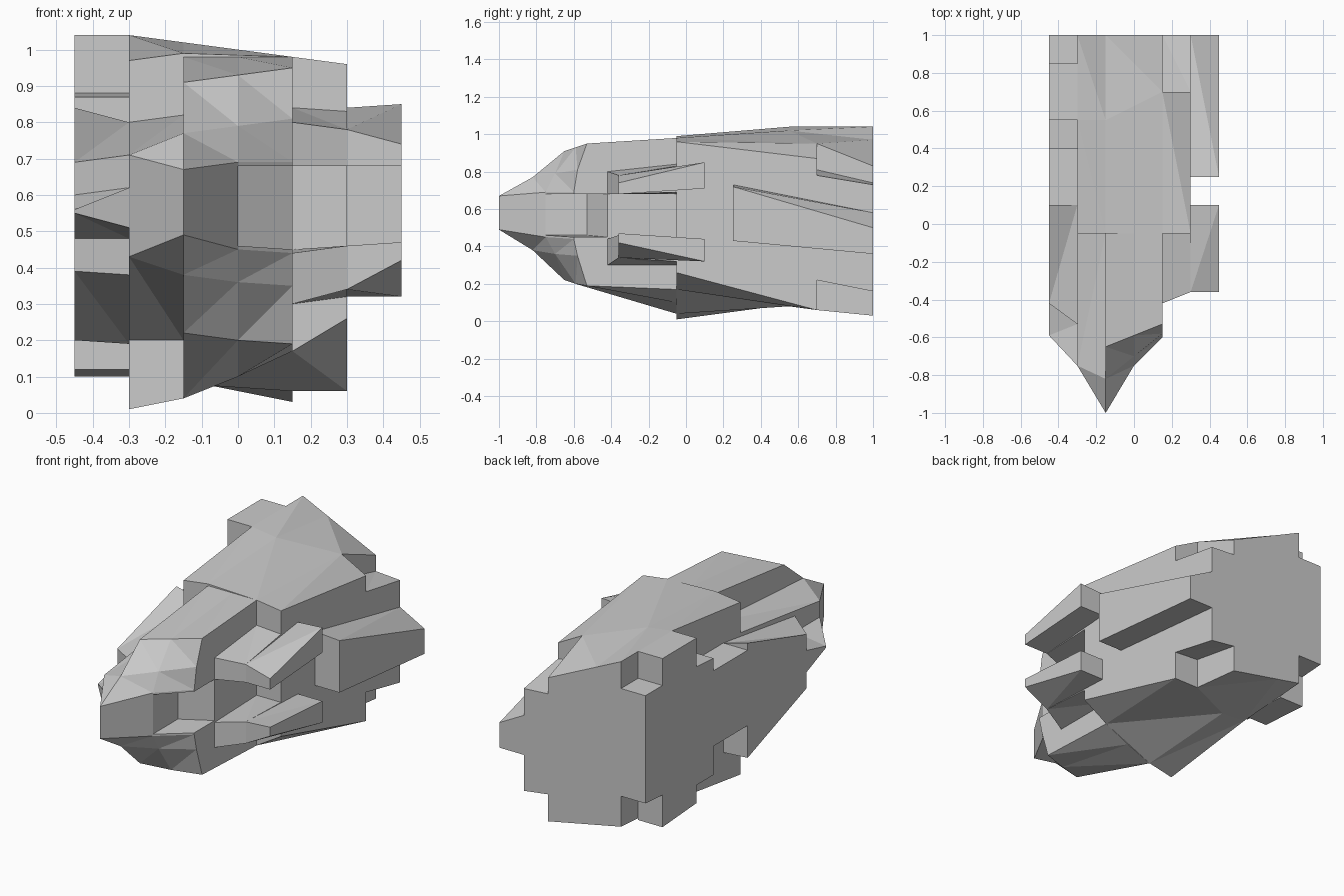
import bpy
import bmesh

cube = bpy.data.objects.get("Cube")
if cube:
    bpy.data.objects.remove(cube, do_unlink=True)

# Single stone grey
stone = bpy.data.materials.new("stone_grey")
stone.use_nodes = True
stone.diffuse_color = (0.6, 0.6, 0.6, 1)
shader = stone.node_tree.nodes["Principled BSDF"]
shader.inputs["Base Color"].default_value = (0.6, 0.6, 0.6, 1)
shader.inputs["Roughness"].default_value = 0.9

# Column boundaries across the width
FAR_LEFT, LEFT, INNER_LEFT = -.45, -.3, -.15
MIDDLE, INNER_RIGHT, RIGHT, FAR_RIGHT = 0, .15, .3, .45
STEP = -.05     # depth at which the raised body begins
PRONG_END = .1  # depth at which the side prongs end


def block(name, *sections):
    """Loft a closed solid; each section is (x, (y, bottom, top), ...)."""
    bm = bmesh.new()
    rings = []
    for x, *stations in sections:
        outline = [(y, top) for y, bottom, top in stations]
        outline += [(y, bottom) for y, bottom, top in reversed(stations)]
        rings.append([bm.verts.new((x, y, z)) for y, z in outline])
    count = len(rings[0])
    for near, far in zip(rings, rings[1:]):
        for i in range(count):
            j = (i + 1) % count
            bm.faces.new((near[i], near[j], far[j], far[i]))
    bm.faces.new(rings[0])
    bm.faces.new(rings[-1])
    bmesh.ops.remove_doubles(bm, verts=bm.verts[:], dist=0.001)
    bmesh.ops.triangulate(bm, faces=bm.faces[:])
    bmesh.ops.recalc_face_normals(bm, faces=bm.faces[:])
    mesh = bpy.data.meshes.new(name)
    bm.to_mesh(mesh)
    bm.free()
    mesh.materials.append(stone)
    part = bpy.data.objects.new(name, mesh)
    bpy.context.scene.collection.objects.link(part)
    return part


# Main body
block("body",
      (LEFT, (STEP, .01, .97), (.55, .09, 1.04), (1, .12, 1.04)),
      (INNER_LEFT, (STEP, .04, .99), (.55, .08, 1.02), (1, .09, .97)),
      (INNER_RIGHT, (STEP, .17, .98), (.7, .06, .95), (1, .03, .83)))

# Right flank, its lowered rear end and the outer wing
block("right_flank",
      (INNER_RIGHT, (STEP, .17, .98), (.7, .06, .95)),
      (RIGHT, (STEP, .26, .96), (.7, .06, .87)))
block("right_rear",
      (INNER_RIGHT, (.7, .23, .81), (1, .18, .74)),
      (RIGHT, (.7, .22, .78), (1, .16, .73)))
block("right_wing",
      (RIGHT, (.25, .43, .73), (1, .36, .58)),
      (FAR_RIGHT, (.25, .43, .72), (1, .36, .5)))

# Upper and lower snout with the recessed mouth between them
block("upper_snout",
      (INNER_LEFT, (-1, .6, .67), (-.82, .6, .77), (-.65, .6, .91), (STEP, .6, .98)),
      (MIDDLE, (-.75, .68, .69), (-.7, .68, .79), (-.59, .68, .93), (STEP, .68, .98)),
      (INNER_RIGHT, (-.6, .68, .69), (-.58, .68, .81), (-.53, .68, .95), (STEP, .68, .98)))
block("lower_snout",
      (INNER_LEFT, (-1, .49, .5), (-.82, .38, .5), (-.65, .22, .5), (STEP, .04, .5)),
      (MIDDLE, (-.75, .45, .46), (-.7, .36, .46), (-.59, .2, .46), (STEP, .1, .46)),
      (INNER_RIGHT, (-.6, .44, .45), (-.58, .35, .45), (-.53, .19, .45), (STEP, .17, .45)))
block("mouth_front",
      (INNER_LEFT, (-1, .49, .67), (STEP, .49, .67)),
      (MIDDLE, (-.75, .46, .69), (STEP, .46, .69)))
block("mouth_recess",
      (MIDDLE, (-.53, .45, .7), (STEP, .45, .7)),
      (INNER_RIGHT, (-.42, .44, .7), (STEP, .44, .7)))

# Left cheek beside the snout
block("left_cheek",
      (LEFT, (-.75, .43, .71), (-.75, .43, .71), (STEP, .2, .8)),
      (INNER_LEFT, (-1, .49, .67), (-.82, .38, .77), (STEP, .2, .82)))

# Paired prongs on the right, inner and outer halves
block("upper_prong_inner",
      (INNER_RIGHT, (-.42, .68, .8), (STEP, .68, .84)),
      (RIGHT, (-.36, .68, .78), (STEP, .69, .83)))
block("upper_prong_outer",
      (RIGHT, (-.36, .68, .78), (PRONG_END, .71, .84)),
      (FAR_RIGHT, (-.36, .68, .74), (PRONG_END, .71, .85)))
block("lower_prong_inner",
      (INNER_RIGHT, (-.42, .3, .44), (STEP, .3, .45)),
      (RIGHT, (-.36, .34, .46), (STEP, .32, .45)))
block("lower_prong_outer",
      (RIGHT, (-.36, .34, .46), (PRONG_END, .32, .44)),
      (FAR_RIGHT, (-.36, .42, .47), (PRONG_END, .32, .44)))

# Left prong and the wedge in front of it
block("left_prong",
      (FAR_LEFT, (-.42, .39, .69), (PRONG_END, .2, .84)),
      (LEFT, (-.53, .38, .71), (PRONG_END, .19, .8)))
block("left_wedge",
      (FAR_LEFT, (-.59, .55, .56), (-.42, .48, .6)),
      (LEFT, (-.75, .51, .62), (-.53, .48, .62)))

# Stepped blocks along the left side
left_steps = {
    "left_gap": ((PRONG_END, .38, .8), (.4, .38, .8)),
    "left_step": ((.4, .22, .87), (.55, .22, .88)),
    "left_fin": ((.55, .12, 1.04), (.85, .1, 1.04)),
    "left_rear": ((.85, .28, .89), (1, .29, .89)),
}
for name, stations in left_steps.items():
    block(name, (FAR_LEFT, *stations), (LEFT, *stations))
